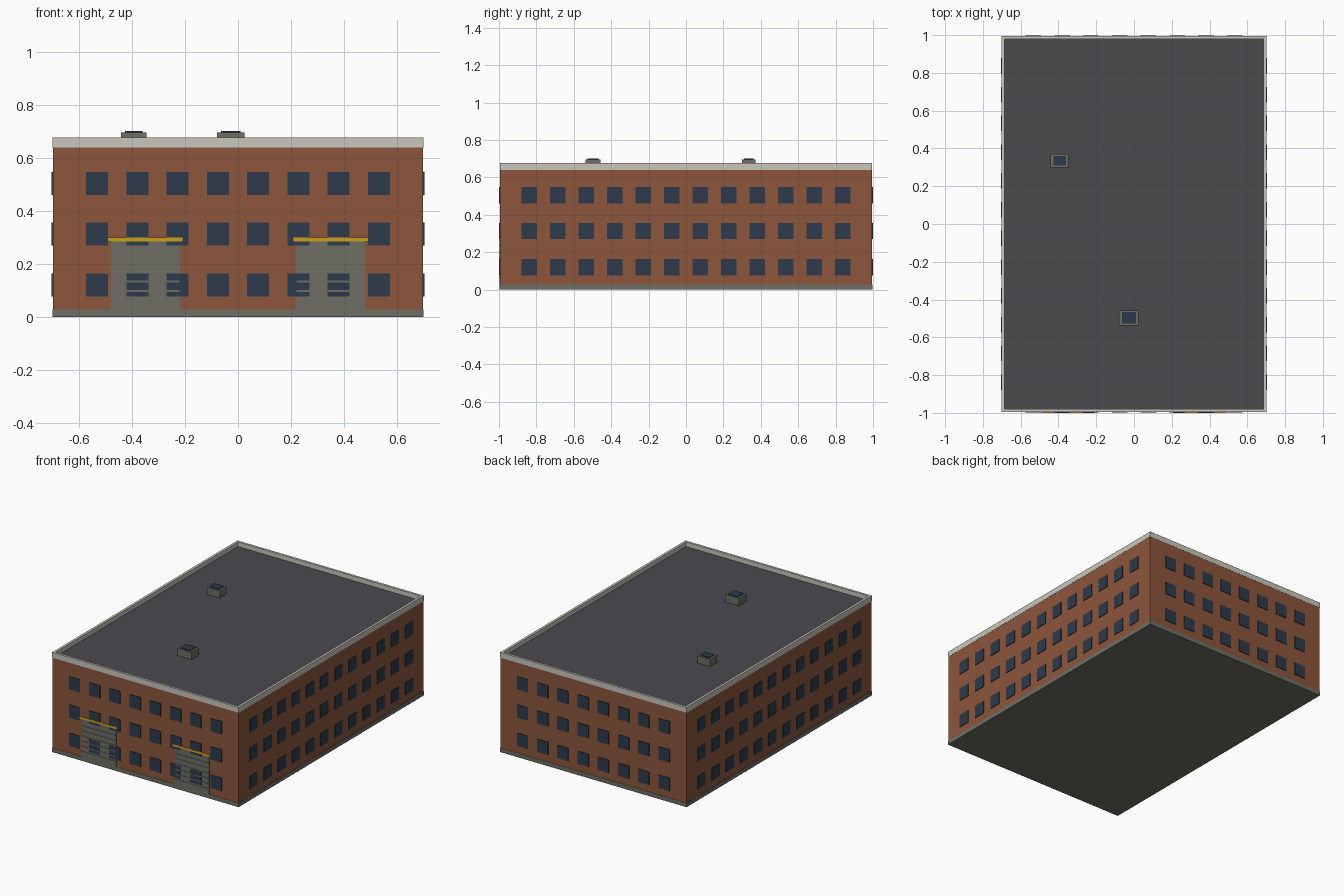
import bpy, bmesh

if "Cube" in bpy.data.objects:
    bpy.data.objects.remove(bpy.data.objects["Cube"])


def material(name, rgb):
    m = bpy.data.materials.new(name)
    m.diffuse_color = (*rgb, 1)
    m.use_nodes = True
    m.node_tree.nodes["Principled BSDF"].inputs["Base Color"].default_value = m.diffuse_color
    return m


BRICK = material("brick", (0.263, 0.093, 0.045))
GLASS = material("dark_glass", (0.027, 0.042, 0.070))
CONCRETE = material("concrete_grey", (0.156, 0.156, 0.133))
TRIM = material("pale_trim", (0.578, 0.565, 0.515))
ROOF = material("roof_grey", (0.069, 0.067, 0.076))
YELLOW = material("canopy_yellow", (0.61, 0.352, 0.013))


def boxes(name, mat, spans):
    """One object made of boxes, each given as (x0, x1, y0, y1, z0, z1)."""
    bm = bmesh.new()
    for x0, x1, y0, y1, z0, z1 in spans:
        cube = bmesh.ops.create_cube(bm, size=1)["verts"]
        for v in cube:
            v.co.x = x0 if v.co.x < 0 else x1
            v.co.y = y0 if v.co.y < 0 else y1
            v.co.z = z0 if v.co.z < 0 else z1
    mesh = bpy.data.meshes.new(name)
    bm.to_mesh(mesh)
    bm.free()
    mesh.materials.append(mat)
    ob = bpy.data.objects.new(name, mesh)
    bpy.context.collection.objects.link(ob)
    return ob


HX, HY = 0.70, 0.994            # half size of the brick walls
BASE, EAVE, TOP = 0.028, 0.641, 0.678

# Main volume
boxes("foundation", CONCRETE, [(-HX - .002, HX + .002, -HY - .002, HY + .002, 0, BASE)])
boxes("brick_walls", BRICK, [(-HX, HX, -HY, HY, BASE, EAVE)])
boxes("flat_roof", ROOF, [(-HX + .01, HX - .01, -HY + .01, HY - .01, EAVE, EAVE + .006)])

# Parapet ring
T, PX, PY = 0.016, HX + .001, HY + .001
boxes("parapet", TRIM,
      [(-PX, PX, s * PY - (T if s > 0 else 0), s * PY + (T if s < 0 else 0), EAVE, TOP)
       for s in (-1, 1)] +
      [(s * PX - (T if s > 0 else 0), s * PX + (T if s < 0 else 0), -PY + T, PY - T, EAVE, TOP)
       for s in (-1, 1)])

# Windows: three floors, eight across the ends and twelve along the sides
STEP, HALF, OUT = 0.1522, 0.0415, 0.0045
floors = [(z - .0435, z + .0435) for z in (0.120, 0.313, 0.505)]
across = [(i - 3.5) * STEP for i in range(8)]
along = [(i - 5.5) * STEP for i in range(12)]
for side, s in (("front", -1), ("back", 1)):
    y0, y1 = sorted((s * (HY - .005), s * (HY + OUT)))
    boxes(side + "_windows", GLASS,
          [(x - HALF, x + HALF, y0, y1, *z) for x in across for z in floors])
for side, s in (("left", -1), ("right", 1)):
    x0, x1 = sorted((s * (HX - .005), s * (HX + OUT)))
    boxes(side + "_windows", GLASS,
          [(x0, x1, y - HALF, y + HALF, *z) for y in along for z in floors])

# Two ribbed loading doors with yellow canopies
for side, cx in (("left", -0.35), ("right", 0.35)):
    boxes(side + "_loading_door", CONCRETE,
          [(cx - .13, cx + .13, -HY - .003, -HY + .005, 0.01, 0.286)])
    boxes(side + "_door_ribs", CONCRETE,
          [(cx - .128, cx + .128, -HY - .0055, -HY, z - .0035, z + .0035)
           for z in (BASE + .035 * k for k in range(1, 7))])
    boxes(side + "_canopy", YELLOW,
          [(cx - .141, cx + .141, -1.0, -HY + .005, 0.285, 0.300)])

# Roof lights: curb with a glass lid
for n, (x, y, w, d) in enumerate([(-0.394, 0.335, .048, .036), (-0.027, -0.497, .052, .040)], 1):
    boxes(f"skylight_curb_{n}", CONCRETE, [(x - w, x + w, y - d, y + d, EAVE, 0.697)])
    boxes(f"skylight_glass_{n}", GLASS,
          [(x - w + .015, x + w - .015, y - d + .010, y + d - .010, 0.69, 0.702)])
